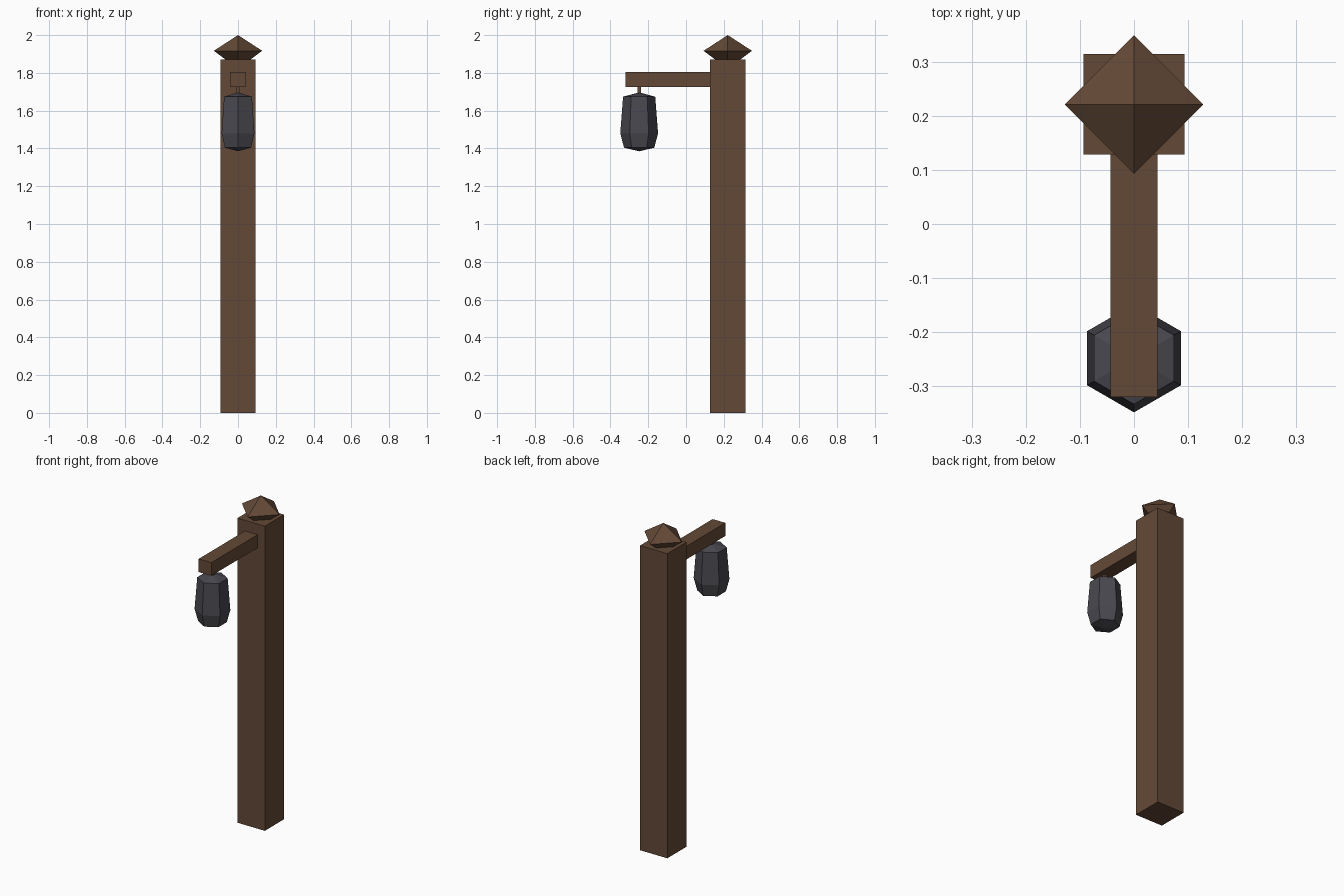
import bpy, bmesh
from math import cos, sin, tau

old = bpy.data.objects.get("Cube")
if old:
    bpy.data.objects.remove(old, do_unlink=True)


def material(name, color):
    mat = bpy.data.materials.new(name)
    mat.use_nodes = True
    mat.diffuse_color = color
    mat.node_tree.nodes["Principled BSDF"].inputs["Base Color"].default_value = color
    return mat


wood = material("brown wood", (0.125, 0.066, 0.037, 1))
iron = material("dark iron", (0.065, 0.065, 0.079, 1))


def make_object(name, bm, mat):
    bmesh.ops.recalc_face_normals(bm, faces=bm.faces)
    mesh = bpy.data.meshes.new(name)
    bm.to_mesh(mesh)
    bm.free()
    mesh.materials.append(mat)
    obj = bpy.data.objects.new(name, mesh)
    bpy.context.collection.objects.link(obj)
    return obj


def box(name, low, high, mat):
    bm = bmesh.new()
    bmesh.ops.create_cube(bm, size=1)
    for v in bm.verts:
        v.co = [(a + b) / 2 + c * (b - a) for a, b, c in zip(low, high, v.co)]
    return make_object(name, bm, mat)


def lathe(name, y, sides, turn, profile, mat):
    """Faceted solid from (radius, z) rings; a zero radius closes to a point."""
    bm = bmesh.new()
    rings = []
    for r, z in profile:
        count = sides if r else 1
        rings.append([bm.verts.new((r * cos(turn + tau * i / sides),
                                    y + r * sin(turn + tau * i / sides), z))
                      for i in range(count)])
    for low, high in zip(rings, rings[1:]):
        for i in range(sides):
            j = (i + 1) % sides
            quad = [low[i % len(low)], low[j % len(low)],
                    high[j % len(high)], high[i % len(high)]]
            bm.faces.new(list(dict.fromkeys(quad)))
    for ring in (rings[0], rings[-1]):
        if len(ring) > 1:
            bm.faces.new(ring)
    return make_object(name, bm, mat)


POST_Y, LANTERN_Y = 0.221, -0.248

# Post, pointed finial and projecting arm
box("post", (-0.093, POST_Y - 0.093, 0), (0.093, POST_Y + 0.093, 1.872), wood)
lathe("post_finial", POST_Y, 4, 0,
      [(0.065, 1.87), (0.128, 1.917), (0, 2.0)], wood)
box("arm", (-0.043, -0.32, 1.725), (0.043, POST_Y - 0.09, 1.806), wood)

# Hanger and six-sided lantern
box("hanger", (-0.01, LANTERN_Y - 0.01, 1.68), (0.01, LANTERN_Y + 0.01, 1.73), wood)
lathe("lantern", LANTERN_Y, 6, tau / 4,
      [(0, 1.385), (0.08, 1.404), (0.1, 1.48), (0.085, 1.674), (0, 1.697)], iron)
